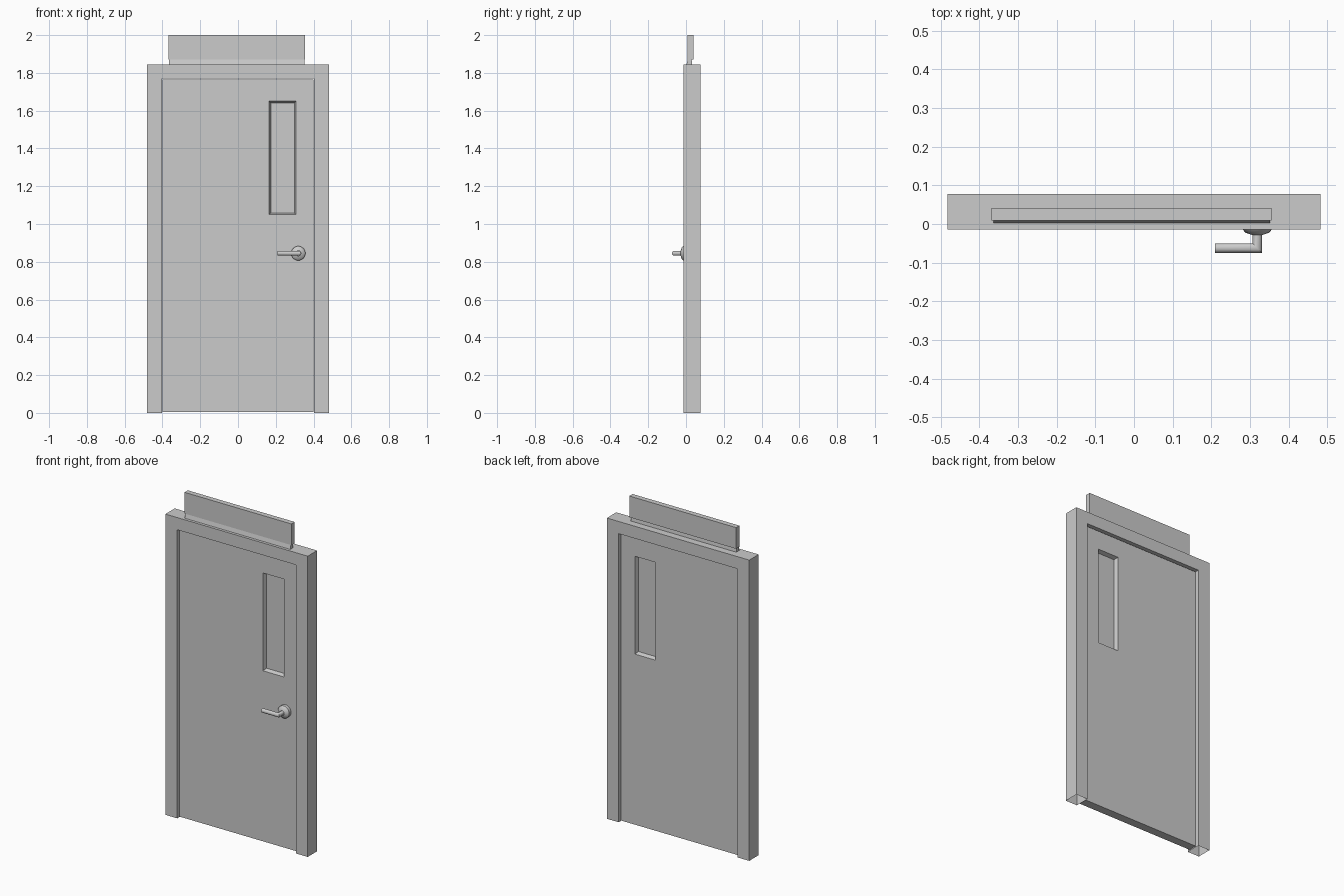
import bpy
import bmesh
from math import pi
from mathutils import Matrix

cube = bpy.data.objects.get("Cube")
if cube:
    bpy.data.objects.remove(cube, do_unlink=True)

grey = bpy.data.materials.new("light_grey")
grey.use_nodes = True
COLOUR = (0.6, 0.6, 0.6, 1)
grey.diffuse_color = COLOUR
grey.node_tree.nodes["Principled BSDF"].inputs["Base Color"].default_value = COLOUR


def finish(name, bm, smooth=False):
    bmesh.ops.recalc_face_normals(bm, faces=bm.faces)
    mesh = bpy.data.meshes.new(name)
    bm.to_mesh(mesh)
    bm.free()
    mesh.materials.append(grey)
    obj = bpy.data.objects.new(name, mesh)
    bpy.context.collection.objects.link(obj)
    if smooth:
        bpy.ops.object.select_all(action='DESELECT')
        obj.select_set(True)
        bpy.context.view_layer.objects.active = obj
        bpy.ops.object.shade_smooth_by_angle(angle=pi / 5)
    return obj


def prism(name, outline, axis, low, high, open_bottom=False):
    """Extrude an outline along x (outline in y, z) or y (outline in x, z)."""
    bm = bmesh.new()
    place = (lambda a, b: (low, a, b)) if axis == 'x' else (lambda a, b: (a, low, b))
    face = bm.faces.new([bm.verts.new(place(a, b)) for a, b in outline])
    new = bmesh.ops.extrude_face_region(bm, geom=[face])["geom"]
    shift = (high - low, 0, 0) if axis == 'x' else (0, high - low, 0)
    bmesh.ops.translate(bm, vec=shift, verts=[g for g in new if isinstance(g, bmesh.types.BMVert)])
    if open_bottom:
        bmesh.ops.recalc_face_normals(bm, faces=bm.faces)
        bm.normal_update()
        under = [f for f in bm.faces if all(v.co.z < 0.001 for v in f.verts)]
        bmesh.ops.delete(bm, geom=under, context='FACES_ONLY')
    return finish(name, bm)


def rectangle(a0, a1, b0, b1):
    return [(a0, b0), (a1, b0), (a1, b1), (a0, b1)]


# Door frame: hollow jambs, open at the floor
prism("door_frame",
      [(-0.483, 0), (-0.403, 0), (-0.403, 1.77), (0.403, 1.77),
       (0.403, 0), (0.483, 0), (0.483, 1.845), (-0.483, 1.845)],
      'y', -0.014, 0.077, open_bottom=True)

# Door leaf: rectangles lofted around the splayed window opening
FRONT, BACK = 0.005, 0.058
MIDDLE = (FRONT + BACK) / 2
leaf = rectangle(-0.399, 0.399, 0.004, 1.765)
opening = rectangle(0.165, 0.307, 1.05, 1.65)
inner = rectangle(0.174, 0.298, 1.059, 1.641)
bm = bmesh.new()
rings = [[bm.verts.new((x, y, z)) for x, z in shape] for shape, y in
         ((inner, MIDDLE), (opening, FRONT), (leaf, FRONT), (leaf, BACK), (opening, BACK))]
for r, ring in enumerate(rings):
    after = rings[(r + 1) % len(rings)]
    for i in range(4):
        j = (i + 1) % 4
        bm.faces.new((ring[i], ring[j], after[j], after[i]))
finish("door_leaf", bm)

# Window pane
prism("window_pane", inner, 'y', MIDDLE - 0.003, MIDDLE + 0.003)

# Sign above the frame on a narrower tapered foot
prism("sign_panel", rectangle(0.009, 0.041, 1.87, 2.0), 'x', -0.369, 0.356)
prism("sign_foot", [(0.003, 1.845), (0.033, 1.845), (0.03, 1.87), (0.009, 1.87)],
      'x', -0.364, 0.352)

# Handle rosette: profile of radius and depth spun about y
HX, HZ = 0.319, 0.845
bm = bmesh.new()
profile = [(0.038, FRONT), (0.038, -0.014), (0.03, -0.023), (0.014, -0.028)]
verts = [bm.verts.new((HX + r, y, HZ)) for r, y in profile]
edges = [bm.edges.new(pair) for pair in zip(verts, verts[1:])]
bmesh.ops.spin(bm, geom=verts + edges, cent=(HX, 0, HZ), axis=(0, 1, 0),
               angle=2 * pi, steps=24, use_merge=True)
bmesh.ops.remove_doubles(bm, verts=bm.verts, dist=0.0001)
finish("handle_rosette", bm, smooth=True)

# Handle lever: round bar mitred at its corner
RADIUS, SIDES, LEVER_Y, TIP_X = 0.0125, 16, -0.0625, 0.21
bm = bmesh.new()
start = bmesh.ops.create_circle(bm, cap_ends=False, radius=RADIUS, segments=SIDES,
                                matrix=Matrix.Translation((HX, -0.02, HZ))
                                @ Matrix.Rotation(pi / 2, 4, 'X'))["verts"]
corner = [bm.verts.new((v.co.x, LEVER_Y - (v.co.x - HX), v.co.z)) for v in start]
tip = [bm.verts.new((TIP_X, v.co.y, v.co.z)) for v in corner]
for ring, after in ((start, corner), (corner, tip)):
    for i in range(SIDES):
        j = (i + 1) % SIDES
        bm.faces.new((ring[i], ring[j], after[j], after[i]))
bm.faces.new(tip)
finish("handle_lever", bm, smooth=True)
